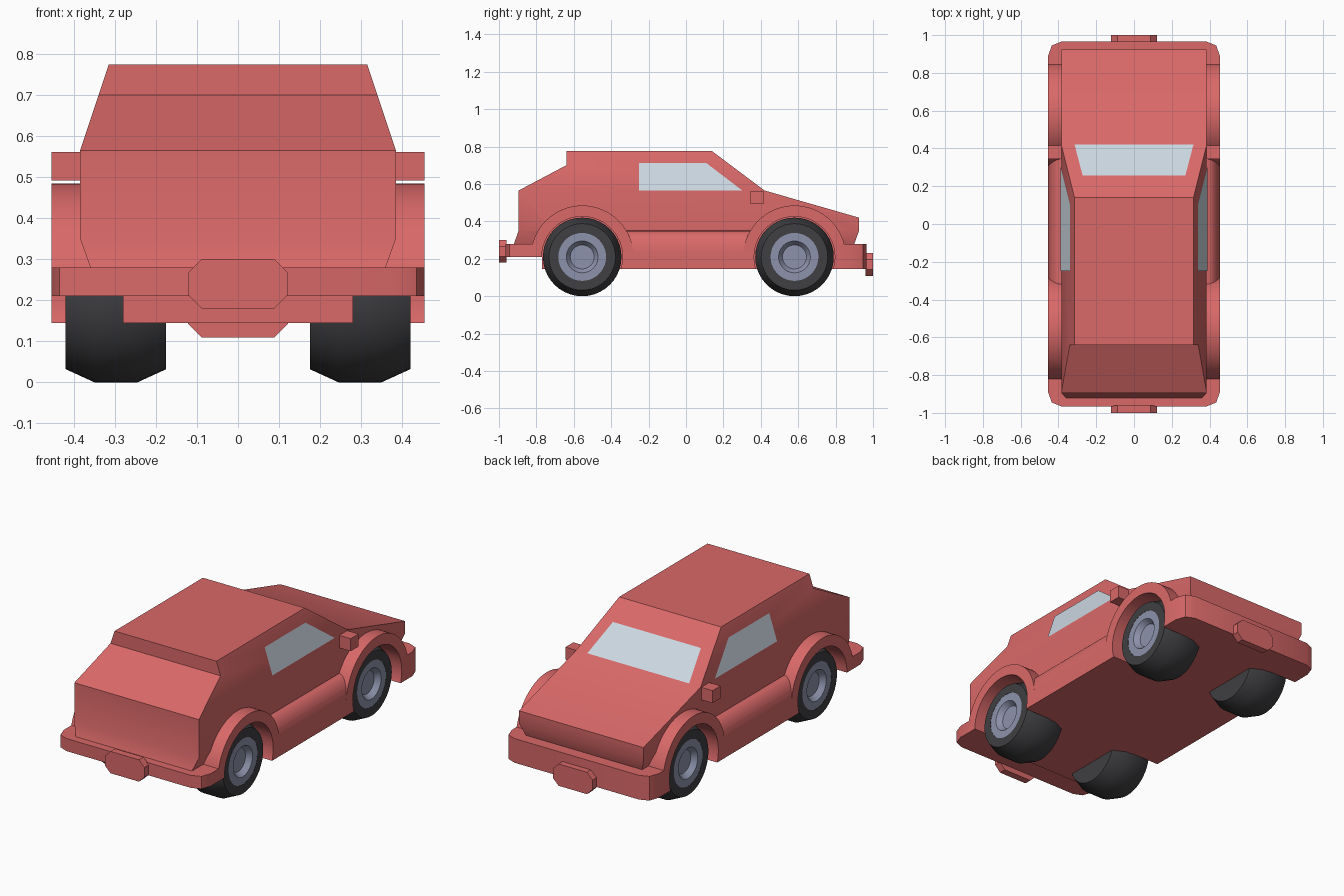
import bpy, bmesh, math
from mathutils import Vector

if "Cube" in bpy.data.objects:
    bpy.data.objects.remove(bpy.data.objects["Cube"])


def material(name, rgb):
    m = bpy.data.materials.new(name)
    m.use_nodes = True
    m.diffuse_color = (*rgb, 1)
    m.node_tree.nodes["Principled BSDF"].inputs["Base Color"].default_value = (*rgb, 1)
    return m


RED = material("body red", (0.70, 0.14, 0.14))
GLASS = material("pale glass", (0.60, 0.68, 0.75))
RUBBER = material("tyre black", (0.05, 0.05, 0.055))
METAL = material("rim blue grey", (0.27, 0.29, 0.41))


def make(name, verts, faces, mats=(RED,), smooth=False, fix=True):
    me = bpy.data.meshes.new(name)
    me.from_pydata(verts, [], faces)
    for m in mats:
        me.materials.append(m)
    if fix:
        bm = bmesh.new()
        bm.from_mesh(me)
        bmesh.ops.recalc_face_normals(bm, faces=bm.faces)
        bm.to_mesh(me)
        bm.free()
    ob = bpy.data.objects.new(name, me)
    bpy.context.collection.objects.link(ob)
    if smooth:
        shade(ob)
    return ob


def activate(ob):
    bpy.ops.object.select_all(action="DESELECT")
    ob.select_set(True)
    bpy.context.view_layer.objects.active = ob


def shade(ob):
    activate(ob)
    bpy.ops.object.shade_smooth_by_angle(angle=math.radians(30))


def prism(name, outline, axis, lo, hi, **kw):
    """Extrude a 2D outline along axis 0, 1 or 2."""
    def place(p, t):
        c = list(p)
        c.insert(axis, t)
        return tuple(c)
    n = len(outline)
    verts = [place(p, t) for t in (lo, hi) for p in outline]
    faces = [tuple(range(n)), tuple(range(n, 2 * n))]
    faces += [(i, (i + 1) % n, n + (i + 1) % n, n + i) for i in range(n)]
    return make(name, verts, faces, **kw)


def box(name, x0, x1, y0, y1, z0, z1):
    return prism(name, [(x0, y0), (x1, y0), (x1, y1), (x0, y1)], 2, z0, z1)


def arc(cy, cz, r, a0, a1, n):
    return [(cy + r * math.cos(a0 + (a1 - a0) * i / n),
             cz + r * math.sin(a0 + (a1 - a0) * i / n)) for i in range(n + 1)]


AXLES = {"rear": -0.555, "nose": 0.58}
SIDES = {"left": 1, "right": -1}
R = 0.21
W = 0.455

# Main shell: side profile whose half width depends on height
BELT = 0.565
profile = [(-0.92, 0.28), (-0.895, 0.35), (-0.895, BELT), (-0.64, 0.70), (-0.64, 0.775),
           (0.14, 0.775), (0.42, BELT), (0.925, 0.42), (0.925, 0.35), (0.90, 0.28)]


def half_width(z):
    if z < 0.35:
        return 0.385 - (0.35 - z) * 0.36
    return 0.385 - max(0, z - BELT) / 3


n = len(profile)
verts = [(s * half_width(z), y, z) for s in (1, -1) for y, z in profile]
faces = [(i, (i + 1) % n, n + (i + 1) % n, n + i) for i in range(n)]
for k in (0, n):
    faces += [tuple(k + i for i in f) for f in
              ((2, 3, 4, 5, 6), (1, 2, 6, 7, 8), (0, 1, 8, 9))]
cut_parts = [make("body_shell", verts, faces)]

# Floor between the wheels
box("floor", -0.28, 0.28, -0.77, 0.7, 0.145, 0.29)

# Bumpers with chamfered corners
for end, s, y_in, z0 in (("rear", -1, 0.56, 0.21), ("nose", 1, 0.60, 0.145)):
    half = [(W, y_in), (W, 0.89), (0.435, 0.945), (0.385, 0.965)]
    plan = half + [(-x, y) for x, y in reversed(half)]
    cut_parts.append(prism(end + "_bumper", [(x, s * y) for x, y in plan], 2, z0, 0.28))

# Rounded sills and wheel arches
for side, s in SIDES.items():
    curve = [(s * (0.385 + 0.07 * math.cos(a)), 0.23 + 0.12 * math.sin(a))
             for a in (math.pi / 2 * i / 8 for i in range(9))]
    outline = [(s * 0.2, 0.145), (s * W, 0.145)] + curve + [(s * 0.2, 0.35)]
    cut_parts.append(prism(side + "_sill", outline, 1, -0.5, 0.53))
    for end, y in AXLES.items():
        cut_parts.append(prism(f"{side}_{end}_arch", arc(y, R, 0.275, 0, math.pi, 32),
                               0, s * 0.33, s * W))

# Wheel wells are cut through every lower part
for part in cut_parts:
    for side, s in SIDES.items():
        if part.name.split("_")[0] in SIDES and not part.name.startswith(side):
            continue
        for end, y in AXLES.items():
            words = part.name.split("_")
            if {"rear", "nose"} & set(words) and end not in words:
                continue
            cutter = prism("well_cutter", arc(y, R, 0.216, 0, 2 * math.pi * 47 / 48, 47),
                           0, s * 0.28, s * 0.6)
            cutter.hide_render = True
            mod = part.modifiers.new("well", "BOOLEAN")
            mod.operation = "DIFFERENCE"
            mod.solver = "EXACT"
            mod.object = cutter
            activate(part)
            bpy.ops.object.modifier_apply(modifier=mod.name)
            bpy.data.objects.remove(cutter)
    shade(part)

# Octagonal plates on both bumpers
for end, y0, y1, zc in (("rear", -1.0, -0.96, 0.24), ("nose", 0.96, 1.0, 0.17)):
    q = [(0.122, 0.027), (0.088, 0.061)]
    octagon = (q + [(-x, z) for x, z in reversed(q)] + [(-x, -z) for x, z in q]
               + [(x, -z) for x, z in reversed(q)])
    prism(end + "_plate", [(x, zc + z) for x, z in octagon], 1, y0, y1)

# Side mirrors
for side, s in SIDES.items():
    box(side + "_mirror", s * 0.37, s * W, 0.345, 0.415, 0.492, 0.562)


def glass(name, pts, outward):
    """Thin pane floated just off the shell."""
    p = [Vector(v) for v in pts]
    nrm = (p[1] - p[0]).cross(p[2] - p[0]).normalized()
    if nrm.dot(Vector(outward)) < 0:
        p.reverse()
        nrm.negate()
    make(name, [v + nrm * 0.003 for v in p], [tuple(range(len(p)))], mats=(GLASS,), fix=False)


# Windscreen and side windows
def screen_z(y):
    return 0.775 - (y - 0.14) * 0.75


glass("windscreen", [(-0.272, 0.255, screen_z(0.255)), (0.272, 0.255, screen_z(0.255)),
                     (0.315, 0.42, screen_z(0.42)), (-0.315, 0.42, screen_z(0.42))], (0, 1, 1))
for side, s in SIDES.items():
    glass(side + "_window", [(s * half_width(z), y, z) for y, z in
                             ((-0.25, BELT), (0.30, BELT), (0.11, 0.71), (-0.25, 0.71))], (s, 0, 0))


# Wheels: turned profile of (distance from centre line, radius)
def lathe(name, prof, s, y, mat, seg=40):
    verts = [(s * x, y + r * math.cos(a), R + r * math.sin(a))
             for x, r in prof for a in (2 * math.pi * i / seg for i in range(seg))]
    faces = [(k * seg + i, k * seg + (i + 1) % seg,
              (k + 1) * seg + (i + 1) % seg, (k + 1) * seg + i)
             for k in range(len(prof) - 1) for i in range(seg)]
    faces += [tuple(range(seg)), tuple(range((len(prof) - 1) * seg, len(prof) * seg))]
    make(name, verts, faces, mats=(mat,), smooth=True)


for side, s in SIDES.items():
    for end, y in AXLES.items():
        lathe(f"{side}_{end}_tyre", [(0.175, 0.178), (0.245, R), (0.35, R), (0.42, 0.178),
                                     (0.42, 0.128), (0.38, 0.128)], s, y, RUBBER)
        lathe(f"{side}_{end}_rim", [(0.37, 0.128), (0.419, 0.128), (0.419, 0.085),
                                    (0.39, 0.064)], s, y, METAL)
